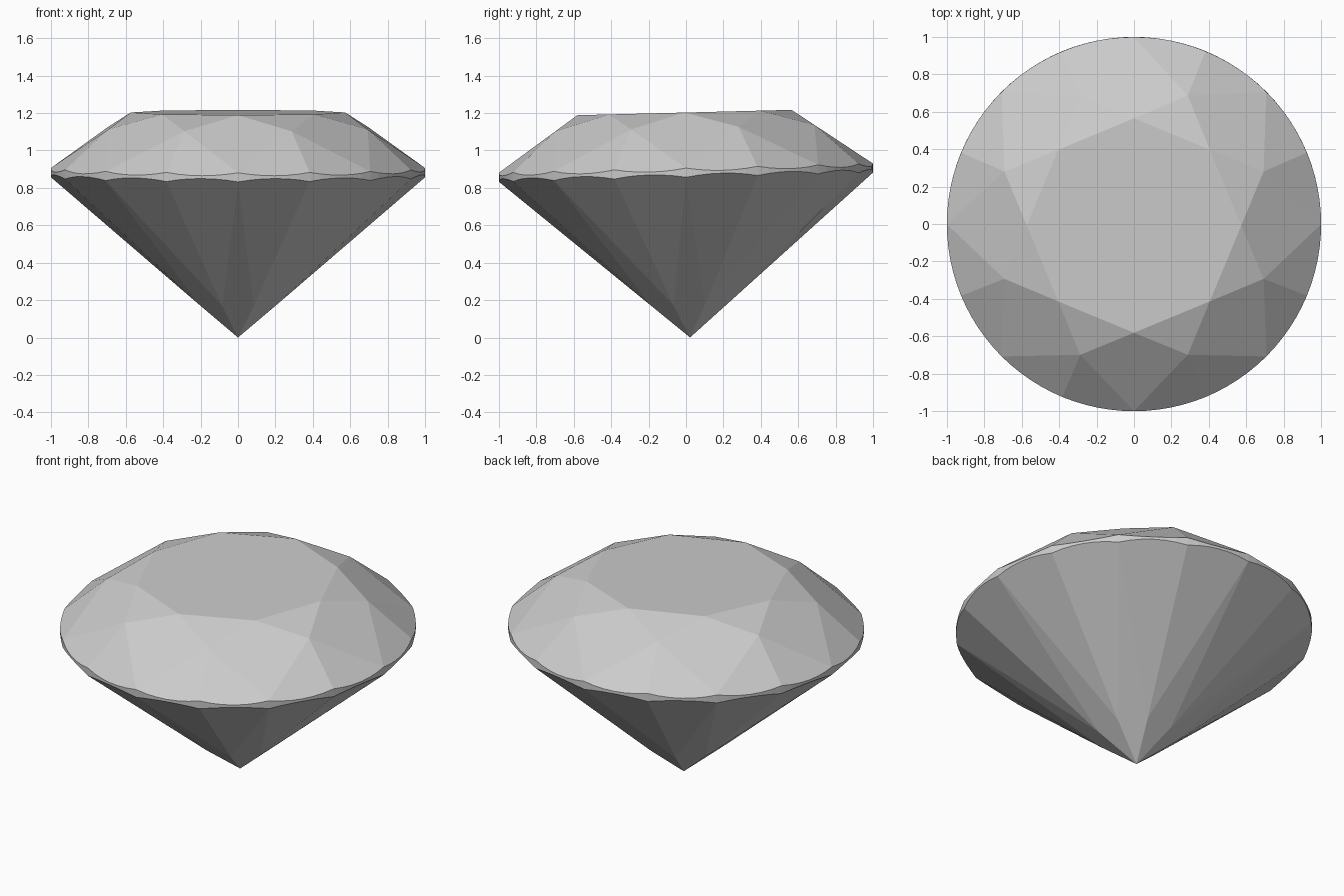
import bpy, bmesh
from math import sin, cos, radians
from mathutils import Vector, Matrix

if "Cube" in bpy.data.objects:
    bpy.data.objects.remove(bpy.data.objects["Cube"])

Z_TABLE, R_TABLE = 1.203, 0.573      # flat top
Z_UP, Z_LOW = 0.906, 0.857           # girdle edges at the facet corners
R_STAR, R_LOWER = 0.75, 0.22         # inner corners of the girdle facets
STEP, ARC = 22.5, 6
C = cos(radians(STEP))

bm = bmesh.new()
cache = {}


def vert(co):
    key = tuple(round(c, 5) for c in co)
    if key not in cache:
        cache[key] = bm.verts.new(co)
    return cache[key]


def polar(r, deg, z):
    a = radians(deg)
    return Vector((r * cos(a), r * sin(a), z))


def face(points):
    bm.faces.new([vert(p) for p in points])


def girdle_arc(inner, deg, z):
    """Round girdle edge lying in the plane of one girdle facet."""
    a, b = polar(1, deg, z), polar(1, deg + STEP, z)
    n = (a - inner).cross(b - inner)
    out = []
    for i in range(ARC + 1):
        p = polar(1, deg + STEP * i / ARC, 0)
        p.z = inner.z - (n.x * (p.x - inner.x) + n.y * (p.y - inner.y)) / n.z
        out.append(p)
    return out


# Inner facet corners lie on the planes of the main facets
slope = (Z_TABLE - Z_UP) / (1 - R_TABLE)
z_star = Z_TABLE - slope * (R_STAR * C - R_TABLE)
z_lower = Z_LOW * R_LOWER * C
tip = Vector((0, 0, 0))

# Table
face([polar(R_TABLE, 45 * k, Z_TABLE) for k in range(8)])

for k in range(8):
    a = 45 * k
    t0, t1 = polar(R_TABLE, a, Z_TABLE), polar(R_TABLE, a + 45, Z_TABLE)
    s0, s1 = polar(R_STAR, a - STEP, z_star), polar(R_STAR, a + STEP, z_star)
    p0, p1 = polar(R_LOWER, a - STEP, z_lower), polar(R_LOWER, a + STEP, z_lower)
    # Star and main facets, above and below
    face([t0, s1, t1])
    face([t0, s0, polar(1, a, Z_UP), s1])
    face([tip, p1, polar(1, a, Z_LOW), p0])
    # Girdle facets and the scalloped girdle band
    for start in (a, a + STEP):
        up = girdle_arc(s1, start, Z_UP)
        low = girdle_arc(p1, start, Z_LOW)
        face([s1] + up)
        face([p1] + low[::-1])
        for i in range(ARC):
            face([low[i], low[i + 1], up[i + 1], up[i]])

bmesh.ops.recalc_face_normals(bm, faces=bm.faces[:])

# Slight lean about the girdle centre
pivot = Vector((0, 0, 0.87))
bmesh.ops.rotate(bm, verts=bm.verts[:], cent=pivot,
                 matrix=Matrix.Rotation(0.025, 3, 'X'))

mesh = bpy.data.meshes.new("cut_gem")
bm.to_mesh(mesh)
bm.free()
gem = bpy.data.objects.new("cut_gem", mesh)
bpy.context.collection.objects.link(gem)
